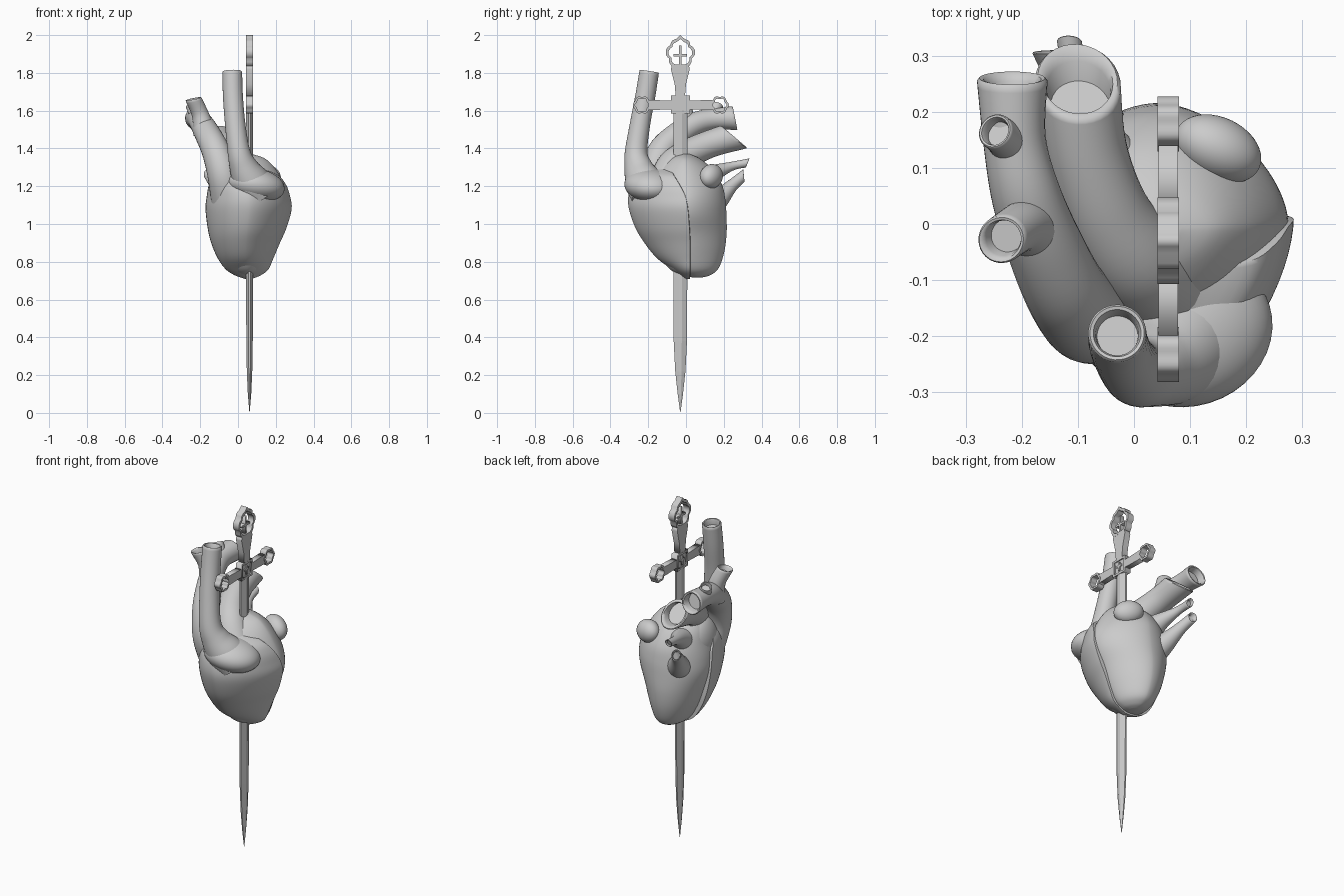
import bpy, bmesh
from math import sin, cos, pi
from mathutils import Vector

if "Cube" in bpy.data.objects:
    bpy.data.objects.remove(bpy.data.objects["Cube"])

SX, SY = 0.061, -0.03      # sword axis


def smooth_points(pts, n=5):
    """Catmull-Rom interpolation of tuples of any length."""
    out = []
    for i in range(len(pts) - 1):
        a, b, c, d = (pts[max(0, min(len(pts) - 1, i + k))] for k in (-1, 0, 1, 2))
        for s in range(n):
            t = s / n
            out.append(tuple(0.5 * (2 * q + (r - p) * t + (2 * p - 5 * q + 4 * r - w) * t * t
                                    + (3 * q - p - 3 * r + w) * t ** 3)
                             for p, q, r, w in zip(a, b, c, d)))
    return out + [tuple(pts[-1])]


def activate(ob):
    bpy.ops.object.select_all(action='DESELECT')
    ob.select_set(True)
    bpy.context.view_layer.objects.active = ob


def skin(name, rings, angle=50):
    """Join closed rings into a capped skin."""
    bm = bmesh.new()
    rows = [[bm.verts.new(p) for p in ring] for ring in rings]
    n = len(rows[0])
    for a, b in zip(rows, rows[1:]):
        for i in range(n):
            j = (i + 1) % n
            bm.faces.new((a[i], a[j], b[j], b[i]))
    bm.faces.new(rows[0][::-1])
    bm.faces.new(rows[-1])
    bmesh.ops.recalc_face_normals(bm, faces=bm.faces)
    me = bpy.data.meshes.new(name)
    bm.to_mesh(me)
    bm.free()
    ob = bpy.data.objects.new(name, me)
    bpy.context.collection.objects.link(ob)
    activate(ob)
    if angle:
        bpy.ops.object.shade_smooth_by_angle(angle=angle * pi / 180)
    return ob


def lobe(name, rows, front):
    """Stacked sections, pointed on the right: cx, z, rx, y_front, y_back.
    A front lobe is cut flat at y_back, where it is widest."""
    rings = []
    for cx, z, rx, y0, y1 in smooth_points(rows, 5):
        cy, ry = (y1, y1 - y0) if front else ((y0 + y1) / 2, (y1 - y0) / 2)
        ring = []
        for i in range(72):
            c, s = cos(2 * pi * i / 72), sin(2 * pi * i / 72)
            if c > 0:
                e = 1.22
                c, s = c ** e, abs(s) ** e * (1 if s > 0 else -1)
            ring.append((cx + rx * c, cy + (s * .02 if front and s > 0 else s) * ry, z))
        rings.append(ring)
    return skin(name, rings)


def vessel(name, pts, cut=None, n=32):
    """Tube along x, y, z, r points with a rounded, hollow mouth at its end."""
    path = smooth_points(pts, 6)
    P = [Vector(p[:3]) for p in path]
    T = [(P[min(i + 1, len(P) - 1)] - P[max(i - 1, 0)]).normalized() for i in range(len(P))]
    u = T[0].orthogonal().normalized()
    rings = []

    def ring(c, t, u, r, k=None):
        v = t.cross(u)
        out = []
        for i in range(n):
            d = (u * cos(2 * pi * i / n) + v * sin(2 * pi * i / n)) * r
            if k:                                   # slanted mouth
                d -= t * (d.dot(k) / t.dot(k))
            out.append(c + d)
        return out

    for i, (c, t) in enumerate(zip(P, T)):
        if i:
            u = T[i - 1].rotation_difference(t) @ u
        w = max(0, (i - len(P) + 7) / 6)
        k = t.lerp(Vector(cut).normalized(), w) if cut else None
        rings.append(ring(c, t, u, path[i][3], k))
    r, t, c = path[-1][3], T[-1], P[-1]
    for f, depth in ((.93, -.08), (.82, -.05), (.74, .15), (.7, .6)):
        rings.append(ring(c - t * r * depth, t, u, r * f, k))
    return skin(name, rings)


def ellipsoid(name, loc, rad, rot=(0, 0, 0)):
    bpy.ops.mesh.primitive_uv_sphere_add(segments=40, ring_count=24, location=loc, rotation=rot)
    ob = bpy.context.object
    ob.name, ob.scale = name, rad
    bpy.ops.object.shade_smooth()


def plate(name, loops, y, z, half):
    """Flat plate facing x; later loops are holes."""
    cu = bpy.data.curves.new(name, 'CURVE')
    cu.dimensions, cu.fill_mode, cu.extrude = '2D', 'BOTH', half
    for lp in loops:
        s = cu.splines.new('POLY')
        s.points.add(len(lp) - 1)
        for p, q in zip(s.points, lp):
            p.co = (q[0], q[1], 0, 1)
        s.use_cyclic_u = True
    ob = bpy.data.objects.new(name, cu)
    bpy.context.collection.objects.link(ob)
    ob.location, ob.rotation_euler = (SX, y, z), (pi / 2, 0, pi / 2)
    activate(ob)
    bpy.ops.object.convert(target='MESH')


def rect(w, h):
    return [(-w, -h), (w, -h), (w, h), (-w, h)]


def cross(name, y, z, w, h, half):
    plate(name + "_upright", [rect(.006, h)], y, z, half)
    plate(name + "_bar", [rect(w, .006)], y, z + .004, half * .96)


# Heart lobes: the front one ends at a raised seam
lobe("front_ventricle", [
    (.055, .71, .02, -.01, .02), (.052, .728, .068, -.03, .022),
    (.048, .76, .113, -.075, .022), (.04, .82, .148, -.155, .022),
    (.04, .90, .182, -.22, .022), (.048, .98, .209, -.268, .018),
    (.056, 1.08, .228, -.302, .01), (.055, 1.15, .22, -.305, -.005),
    (.05, 1.21, .203, -.285, -.035), (.045, 1.26, .165, -.24, -.065),
    (.04, 1.295, .08, -.17, -.08)], True)
lobe("back_ventricle", [
    (.055, .718, .02, .03, .09), (.052, .73, .06, -.03, .13), (.05, .765, .1, -.09, .172),
    (.045, .85, .142, -.15, .202), (.045, .95, .177, -.18, .215),
    (.054, 1.05, .212, -.195, .214), (.058, 1.13, .215, -.2, .208),
    (.052, 1.21, .194, -.19, .19), (.04, 1.29, .16, -.15, .14),
    (.035, 1.345, .11, -.09, .075), (.035, 1.37, .04, -.04, .02)], False)
ellipsoid("outflow_bulb", (.095, -.19, 1.205), (.155, .135, .088), (0, .17, .3))
ellipsoid("left_atrium", (-.065, -.03, 1.2), (.085, .13, .14))
ellipsoid("back_auricle", (.15, .134, 1.252), (.082, .056, .064), (0, .25, -.45))

# Great vessels
vessel("front_vessel", [
    (.10, -.19, 1.17, .11), (.065, -.225, 1.23, .1), (.03, -.252, 1.3, .076),
    (.005, -.264, 1.38, .06), (-.015, -.243, 1.53, .054), (-.027, -.215, 1.68, .053),
    (-.03, -.195, 1.805, .052)])
vessel("left_arch_vessel", [
    (-.05, -.12, 1.1, .09), (-.075, -.165, 1.25, .085), (-.115, -.13, 1.38, .075),
    (-.155, -.05, 1.465, .069), (-.192, .05, 1.53, .062), (-.213, .15, 1.555, .056),
    (-.217, .255, 1.56, .063)], (0, 1, .2))
vessel("arch_branch_large", [(-.175, -.01, 1.48, .062), (-.2, -.005, 1.58, .045),
                             (-.235, -.027, 1.66, .042)], (-.2, -.1, 1))
vessel("arch_branch_small", [(-.21, .13, 1.55, .045), (-.228, .15, 1.59, .035),
                             (-.247, .165, 1.63, .032)])
vessel("back_trunk", [
    (.05, -.1, 1.22, .1), (.0, -.06, 1.31, .09), (-.05, .02, 1.375, .078),
    (-.085, .13, 1.425, .073), (-.1, .25, 1.46, .076)], (0, .65, .76))

# Veins fanning out at the back
vessel("upper_vein", [(-.01, .03, 1.2, .1), (-.06, .14, 1.265, .05),
                      (-.1, .24, 1.305, .024), (-.115, .325, 1.323, .022)], (0, 1, -.4))
vessel("lower_vein", [(-.01, .06, 1.06, .1), (-.065, .16, 1.12, .06),
                      (-.115, .24, 1.2, .034), (-.15, .305, 1.255, .028)], (0, 1, .1))

# Blade: ridged section tapering to a point
section = [(.018, -.008), (.018, .008), (.005, .037), (-.005, .037),
           (-.018, .008), (-.018, -.008), (-.005, -.037), (.005, -.037)]
skin("blade", [[(SX + x * a, SY + y * b, z) for x, y in section]
               for z, a, b in ((0.004, .05, .03), (.1, .5, .38), (.22, .8, .73),
                               (.38, .95, .95), (.72, 1, 1), (1.6, 1, 1))], 0)

# Guard
for s, y in ((-1, -.233), (1, .178)):
    loops = [[((r + .003 * cos(6 * t)) * cos(t), (r + .003 * cos(6 * t)) * sin(t))
              for t in (2 * pi * i / 48 for i in range(48))] for r in (.046, .034)]
    plate("guard_end", loops, y, 1.63, .019)
    plate("guard_arm", [[(s * .035, -.023), (s * .17, -.027), (s * .17, .027), (s * .035, .023)]],
          SY, 1.63, .017)
plate("guard_block", [rect(.045, .045)], SY, 1.632, .013)
plate("guard_block_frame", [rect(.05, .048), rect(.038, .036)], SY, 1.632, .0195)
cross("guard_cross", SY, 1.632, .02, .026, .0185)

# Grip and openwork pommel
plate("grip", [[(-.024, -.02), (.024, -.02), (.03, .05), (.05, .13), (.045, .148),
                (-.045, .148), (-.05, .13), (-.03, .05)]], SY, 1.69, .0185)
half = [(.01, .091), (.022, .08), (.04, .073), (.05, .062), (.052, .046), (.066, .038), (.077, .02),
        (.077, -.004), (.066, -.018), (.059, -.024), (.06, -.042), (.05, -.06), (.03, -.07)]
outer = [(0, .1)] + half + [(-x, z) for x, z in reversed(half)]
plate("pommel_frame", [outer, [(x * .8, z * .8) for x, z in outer]], SY, 1.9, .019)
cross("pommel_cross", SY, 1.89, .036, .055, .012)
